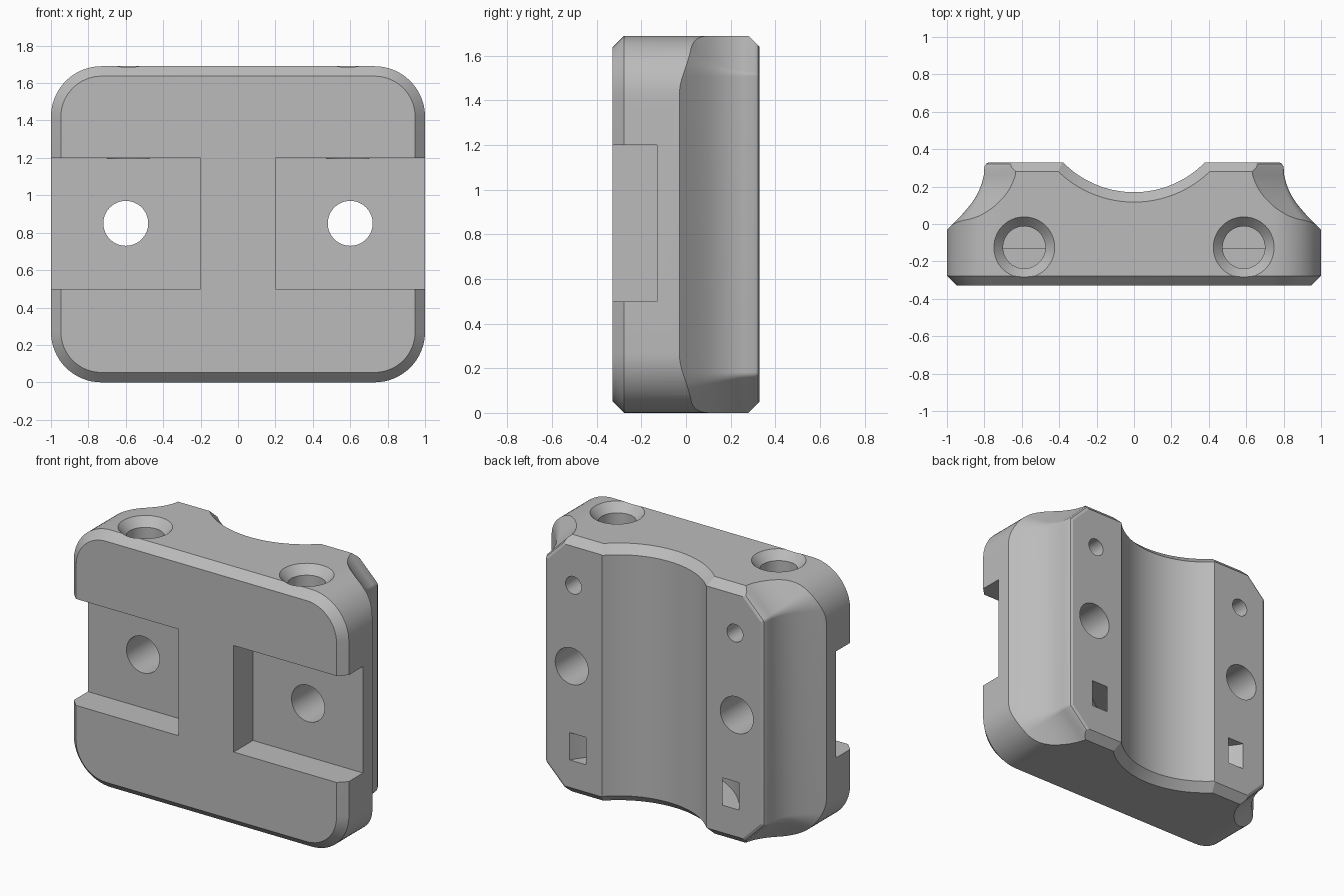
import bpy, bmesh
from math import cos, sin, pi, radians

if "Cube" in bpy.data.objects:
    bpy.data.objects.remove(bpy.data.objects["Cube"], do_unlink=True)

H = 1.69          # overall height
MID = H / 2
D = 0.33          # half depth

grey = bpy.data.materials.new("plain_grey")
grey.use_nodes = True
colour = (0.5, 0.5, 0.5, 1)
grey.diffuse_color = colour
grey.node_tree.nodes["Principled BSDF"].inputs["Base Color"].default_value = colour


def loft(name, loops):
    """Skin a list of equal-length point loops into a closed solid."""
    bm = bmesh.new()
    rows = [[bm.verts.new(p) for p in loop] for loop in loops]
    n = len(rows[0])
    for a, b in zip(rows, rows[1:]):
        for i in range(n):
            j = (i + 1) % n
            bm.faces.new((a[i], a[j], b[j], b[i]))
    bm.faces.new(rows[0])
    bm.faces.new(rows[-1])
    bmesh.ops.recalc_face_normals(bm, faces=bm.faces)
    mesh = bpy.data.meshes.new(name)
    bm.to_mesh(mesh)
    bm.free()
    mesh.materials.append(grey)
    ob = bpy.data.objects.new(name, mesh)
    bpy.context.collection.objects.link(ob)
    return ob


def arc(cx, cz, r, a0, a1, n):
    angles = [radians(a0 + (a1 - a0) * i / n) for i in range(n + 1)]
    return [(cx + r * cos(a), cz + r * sin(a)) for a in angles]


def four_way(quarter, y):
    """Mirror one quarter outline into a full loop at depth y."""
    back = quarter[::-1]
    pts = (quarter + [(-x, z) for x, z in back]
           + [(-x, -z) for x, z in quarter] + [(x, -z) for x, z in back])
    return [(x, y, MID + z) for x, z in pts]


def turned(name, stations, place, n=64):
    """Round cutter: stations are (distance along axis, radius)."""
    return loft(name, [[place(r * cos(2 * pi * i / n), r * sin(2 * pi * i / n), t)
                        for i in range(n)] for t, r in stations])


def box(name, x0, x1, y0, y1, z0, z1):
    return loft(name, [[(x0, y0, z), (x1, y0, z), (x1, y1, z), (x0, y1, z)]
                       for z in (z0, z1)])


# Rounded block with chamfered front and back rims
R = 0.27
block = loft("mounting_block", [
    four_way(arc(1 - R, MID - R, R - inset, 0, 90, 16), y)
    for y, inset in ((-D, 0.053), (-D + 0.053, 0), (D - 0.05, 0), (D, 0.05))])

# Concave flank envelope: (depth, outward offset)
flank = ((0.4, -0.026), (D, -0.026), (0.322, -0.009), (0.305, 0), (0.26, 0.003),
         (0.22, 0.013), (0.18, 0.028), (0.14, 0.049), (0.1, 0.077), (0.05, 0.12),
         (0, 0.17), (-0.03, 0.2), (-0.1, 0.28), (-0.5, 0.7))
envelope = loft("flank_envelope", [
    four_way(arc(0.77, 0.663, o + 0.03, 0, 45, 8)
             + arc(0.18, 1.253, o + 0.03, 45, 90, 4), y) for y, o in flank])

# Pipe groove with flared ends
f, rg, yc = 0.053, 0.53, 0.70
groove = turned("groove_cutter",
                ((-0.1, rg + f + 0.1), (f, rg), (H - f, rg), (H + 0.1, rg + f + 0.1)),
                lambda u, v, t: (u, yc + v, t), 128)

# Curved strap channel running behind the groove
channel = loft("strap_channel_cutter", [
    [(r * cos(a), yc + r * sin(a), z)
     for r, z in ((0.62, 0.23), (0.718, 0.23), (0.718, 0.41), (0.62, 0.41))]
    for a in [radians(-20 - 140 * i / 40) for i in range(41)]])

cutters = [groove, channel]
for s, side in ((-1, "right"), (1, "left")):
    xs = sorted((s * 0.2, s * 1.2))
    cutters += [
        # Front side pocket
        box(side + "_pocket_cutter", xs[0], xs[1], -0.6, -0.13, 0.5, 1.2),
        # Through bolt hole
        turned(side + "_bolt_cutter", ((-0.6, 0.12), (0.6, 0.12)),
               lambda u, v, t, s=s: (s * 0.6 + u, t, 0.85 + v)),
        # Countersunk hole in the top
        turned(side + "_top_hole_cutter",
               ((1.198, 0.113), (H - 0.055, 0.113), (H, 0.163), (H + 0.05, 0.213)),
               lambda u, v, t, s=s: (s * 0.587 + u, -0.125 + v, t)),
        # Small hole from the back into the top hole
        turned(side + "_pin_hole_cutter", ((-0.12, 0.058), (0.6, 0.058)),
               lambda u, v, t, s=s: (s * 0.587 + u, t, 1.385 + v), 40),
    ]


def add_boolean(tool, operation):
    mod = block.modifiers.new(tool.name, "BOOLEAN")
    mod.operation = operation
    mod.solver = "EXACT"
    mod.object = tool
    tool.hide_render = True


add_boolean(envelope, "INTERSECT")
for tool in cutters:
    add_boolean(tool, "DIFFERENCE")

# Bake the cuts and drop the helper solids
bpy.context.view_layer.update()
graph = bpy.context.evaluated_depsgraph_get()
baked = bpy.data.meshes.new_from_object(block.evaluated_get(graph))
block.modifiers.clear()
block.data = baked
baked.materials.clear()
baked.materials.append(grey)
for tool in [envelope] + cutters:
    bpy.data.objects.remove(tool, do_unlink=True)

for ob in bpy.context.selected_objects:
    ob.select_set(False)
block.select_set(True)
bpy.context.view_layer.objects.active = block
bpy.ops.object.shade_smooth_by_angle(angle=radians(25))
